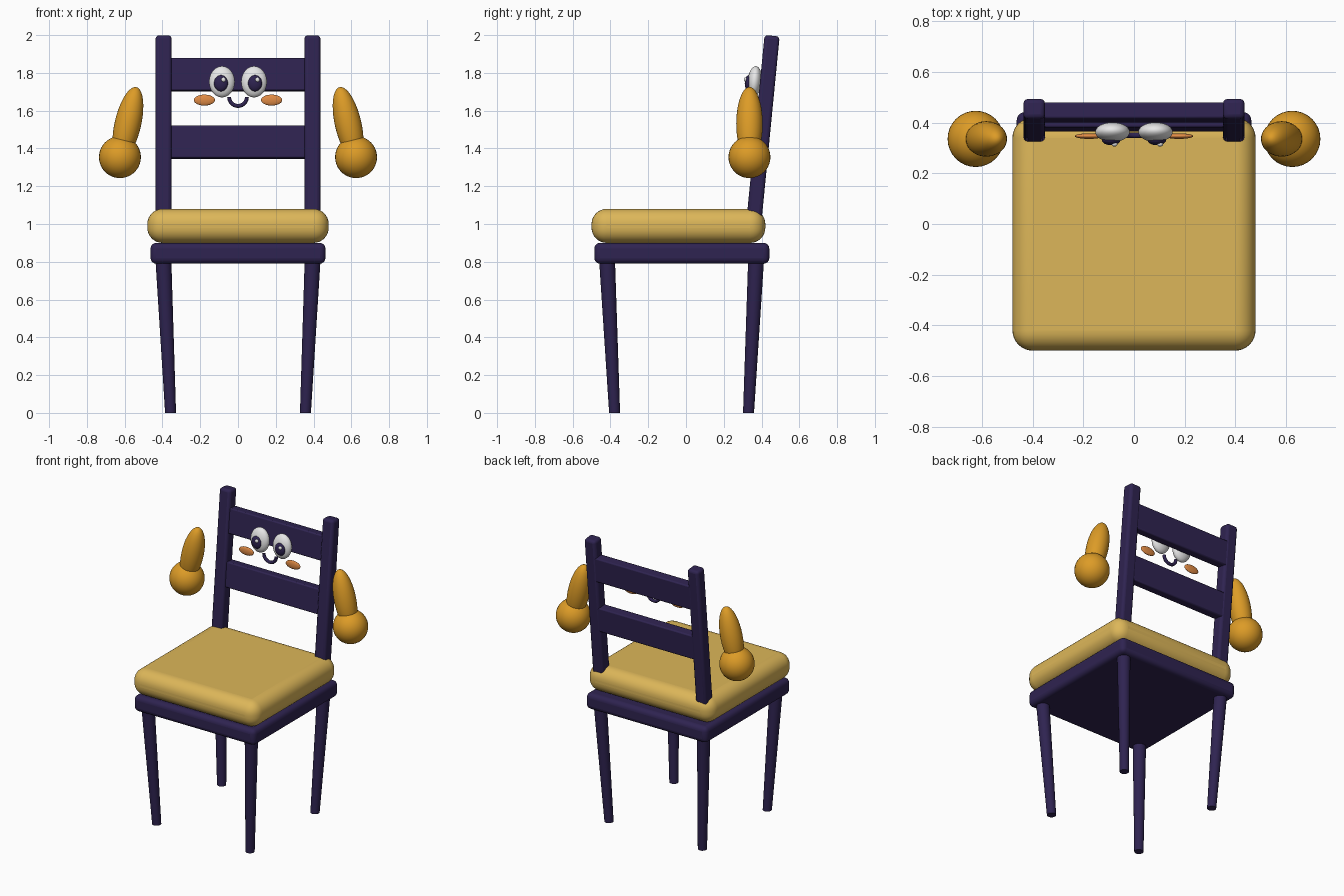
import bpy, bmesh, math
from mathutils import Matrix, Vector

cube = bpy.data.objects.get("Cube")
if cube:
    bpy.data.objects.remove(cube, do_unlink=True)


def material(name, rgb):
    m = bpy.data.materials.new(name)
    m.use_nodes = True
    color = (*rgb, 1)
    m.diffuse_color = color
    m.node_tree.nodes["Principled BSDF"].inputs["Base Color"].default_value = color
    return m


PURPLE = material("dark purple", (0.028, 0.017, 0.082))
YELLOW = material("cushion yellow", (0.72, 0.47, 0.10))
AMBER = material("amber", (0.72, 0.33, 0.02))
CHEEK = material("cheek orange", (0.75, 0.26, 0.06))
WHITE = material("white", (0.85, 0.85, 0.85))


def finish(name, bm, mat, bevel=0, segments=4):
    mesh = bpy.data.meshes.new(name)
    bm.to_mesh(mesh)
    bm.free()
    mesh.materials.append(mat)
    ob = bpy.data.objects.new(name, mesh)
    bpy.context.collection.objects.link(ob)
    if bevel:
        mod = ob.modifiers.new("Rounded edges", "BEVEL")
        mod.width = bevel
        mod.segments = segments
        mod.limit_method = "NONE"
    bpy.ops.object.select_all(action="DESELECT")
    ob.select_set(True)
    bpy.context.view_layer.objects.active = ob
    bpy.ops.object.shade_smooth_by_angle(angle=math.radians(40))
    return ob


def box(name, center, size, mat, bevel, segments=4, tilt=0):
    bm = bmesh.new()
    bmesh.ops.create_cube(bm, size=1, matrix=Matrix.Diagonal((*size, 1)))
    ob = finish(name, bm, mat, bevel, segments)
    ob.location = center
    ob.rotation_euler.x = tilt
    return ob


def ellipsoid(name, center, radii, mat, rotation=(0, 0, 0)):
    bm = bmesh.new()
    bmesh.ops.create_uvsphere(bm, u_segments=32, v_segments=20, radius=1,
                              matrix=Matrix.Diagonal((*radii, 1)))
    ob = finish(name, bm, mat)
    ob.location = center
    ob.rotation_euler = rotation
    return ob


def leg(name, top, bottom, r_top, r_bottom, height):
    # Tapered cylinder, sheared so both ends stay level
    bm = bmesh.new()
    bmesh.ops.create_cone(bm, cap_ends=True, segments=24, radius1=r_bottom,
                          radius2=r_top, depth=height)
    for v in bm.verts:
        offset = top if v.co.z > 0 else bottom
        v.co += Vector((*offset, height / 2))
    finish(name, bm, PURPLE)


# Seat and cushion
box("seat", (0, -0.022, 0.845), (0.926, 0.926, 0.11), PURPLE, 0.03)
box("cushion", (0, -0.04, 0.99), (0.96, 0.92, 0.18), YELLOW, 0.08, 8)

# Legs
for side, s in (("left", 1), ("right", -1)):
    leg(f"front_leg_{side}", (s * 0.395, -0.418), (s * 0.357, -0.378), 0.042, 0.029, 0.81)
    leg(f"back_leg_{side}", (s * 0.395, 0.371), (s * 0.357, 0.331), 0.042, 0.029, 0.81)

# Leaning backrest
LEAN = math.atan(0.098)


def back_y(z):
    return 0.366 + (z - 1.08) * 0.098


for side, s in (("left", 1), ("right", -1)):
    z = 1.478
    box(f"back_post_{side}", (s * 0.394, back_y(z), z), (0.085, 0.08, 1.042),
        PURPLE, 0.018, 3, -LEAN)
for name, z in (("upper_rail", 1.79), ("lower_rail", 1.433)):
    box(name, (0, back_y(z) + 0.005, z), (0.74, 0.065, 0.172), PURPLE, 0.008, 2, -LEAN)

# Face
for side, s in (("left", 1), ("right", -1)):
    ellipsoid(f"eye_{side}", (s * 0.085, 0.363, 1.753), (0.068, 0.038, 0.083), WHITE, (-LEAN, 0, 0))
    ellipsoid(f"pupil_{side}", (s * 0.09, 0.332, 1.745), (0.037, 0.021, 0.043), PURPLE)
    ellipsoid(f"eye_glint_{side}", (s * 0.09 + 0.013, 0.315, 1.764), (0.012, 0.009, 0.012), WHITE)
    ellipsoid(f"cheek_{side}", (s * 0.178, 0.347, 1.656), (0.056, 0.011, 0.029), CHEEK)

# Smile: a swept arc
curve = bpy.data.curves.new("smile", "CURVE")
curve.dimensions = "3D"
curve.bevel_depth = 0.011
curve.bevel_resolution = 3
curve.use_fill_caps = True
spline = curve.splines.new("POLY")
steps = 16
spline.points.add(steps)
for i, p in enumerate(spline.points):
    a = math.pi * (1 + i / steps)
    p.co = (0.047 * math.cos(a), 0.35, 1.672 + 0.047 * math.sin(a), 1)
curve.materials.append(PURPLE)
bpy.context.collection.objects.link(bpy.data.objects.new("smile", curve))

# Floating arms
for side, s in (("left", 1), ("right", -1)):
    ellipsoid(f"hand_{side}", (s * 0.625, 0.336, 1.354), (0.111, 0.111, 0.111), AMBER)
    ellipsoid(f"forearm_{side}", (s * 0.583, 0.336, 1.53), (0.07, 0.07, 0.2), AMBER,
              (0, -s * math.radians(13), 0))
